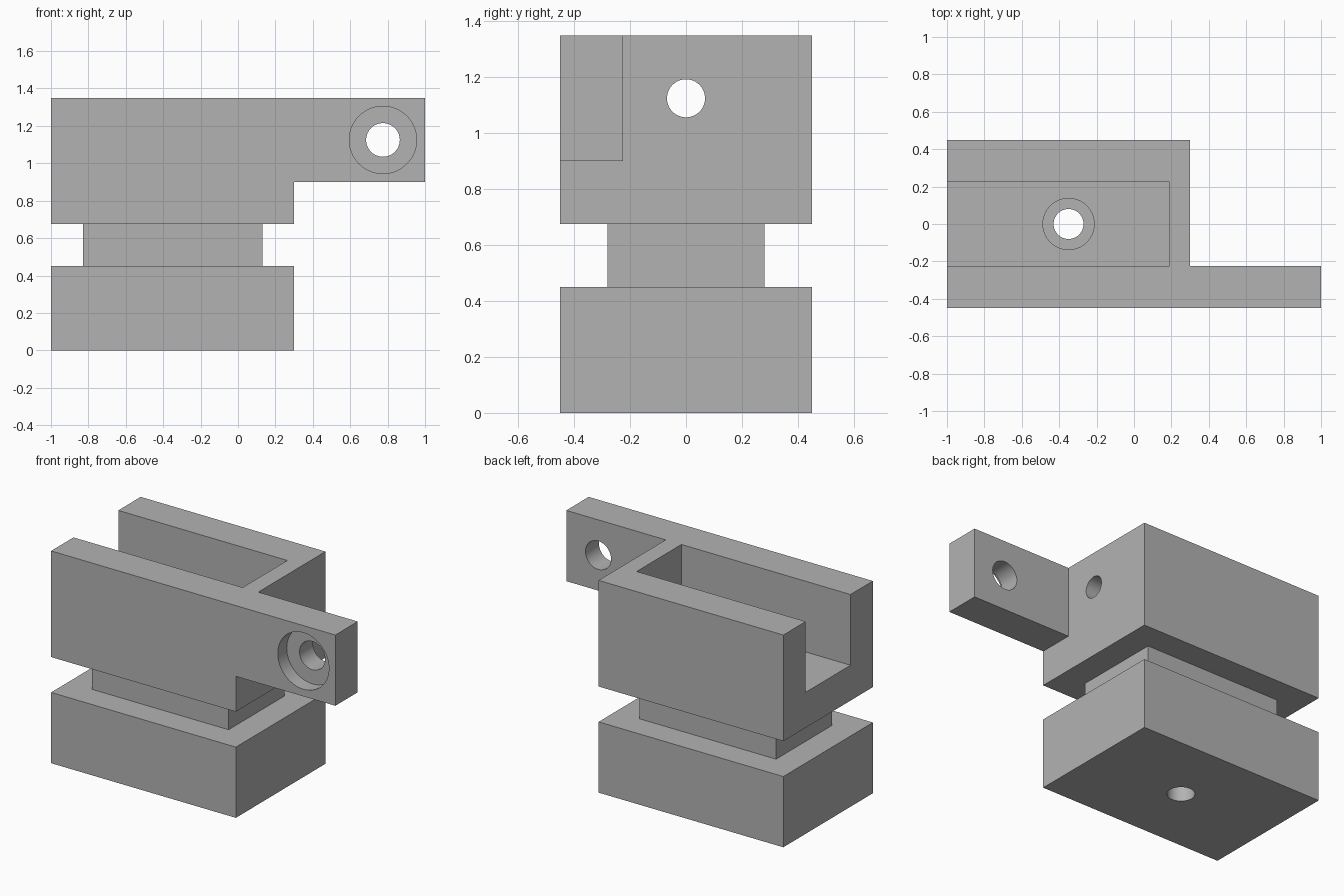
import bpy
import math

if "Cube" in bpy.data.objects:
    bpy.data.objects.remove(bpy.data.objects["Cube"], do_unlink=True)

grey = bpy.data.materials.new("plain grey")
grey.use_nodes = True
color = (0.45, 0.45, 0.45, 1)
grey.diffuse_color = color
grey.node_tree.nodes["Principled BSDF"].inputs["Base Color"].default_value = color


def box(name, low, high):
    """Box between two opposite corners."""
    centre = [(a + b) / 2 for a, b in zip(low, high)]
    bpy.ops.mesh.primitive_cube_add(size=1, location=centre)
    obj = bpy.context.object
    obj.name = name
    obj.scale = [b - a for a, b in zip(low, high)]
    bpy.ops.object.transform_apply(location=True, rotation=False, scale=True)
    obj.data.materials.append(grey)
    return obj


def rod(name, radius, start, length, axis):
    """Cylinder running from start along the positive x, y or z axis."""
    centre = list(start)
    centre["xyz".index(axis)] += length / 2
    turn = {"x": (0, math.pi / 2, 0), "y": (math.pi / 2, 0, 0), "z": (0, 0, 0)}[axis]
    bpy.ops.mesh.primitive_cylinder_add(vertices=64, radius=radius, depth=length,
                                        location=centre, rotation=turn)
    obj = bpy.context.object
    obj.name = name
    obj.data.materials.append(grey)
    return obj


def combine(target, tool, operation):
    """Apply a boolean and discard the tool."""
    tool.hide_render = True
    mod = target.modifiers.new(operation.lower(), "BOOLEAN")
    mod.operation = operation
    mod.solver = "EXACT"
    mod.object = tool
    bpy.context.view_layer.objects.active = target
    bpy.ops.object.modifier_apply(modifier=mod.name)
    bpy.data.objects.remove(tool, do_unlink=True)


MID = -0.35           # centre of the block in x
END = 0.30            # right end of the block
EAR_BACK = -0.225     # rear face of the side ear
FLOOR = 0.90          # slot floor and underside of the ear
BORE_Z = 1.125        # height of the horizontal holes

# Upper block with its slot and side ear
block = box("slotted_block", (-1, -0.45, 0.675), (1, 0.45, 1.35))
combine(block, box("cut_behind_ear", (END, EAR_BACK, 0.5), (1.2, 0.6, 1.5)), "DIFFERENCE")
combine(block, box("cut_under_ear", (END, -0.6, 0.5), (1.2, 0.6, FLOOR)), "DIFFERENCE")
combine(block, box("cut_slot", (-1.2, -0.225, FLOOR), (0.19, 0.225, 1.5)), "DIFFERENCE")

# Neck and base
combine(block, box("neck", (MID - 0.48, -0.28, 0.4), (MID + 0.48, 0.28, 0.75)), "UNION")
combine(block, box("base", (-1, -0.45, 0), (END, 0.45, 0.45)), "UNION")

# Vertical hole, ear hole and end wall hole, with two counterbores
for cutter in (
    rod("cut_vertical_hole", 0.08, (MID, 0, -0.1), 1.2, "z"),
    rod("cut_vertical_counterbore", 0.137, (MID, 0, FLOOR - 0.1), 0.2, "z"),
    rod("cut_ear_hole", 0.09, (0.775, -0.6, BORE_Z), 0.5, "y"),
    rod("cut_ear_counterbore", 0.18, (0.775, -0.56, BORE_Z), 0.2, "y"),
    rod("cut_wall_hole", 0.068, (0.1, 0, BORE_Z), 0.3, "x"),
):
    combine(block, cutter, "DIFFERENCE")

# Round the hole walls while keeping edges crisp
bpy.ops.object.select_all(action="DESELECT")
block.select_set(True)
bpy.context.view_layer.objects.active = block
bpy.ops.object.shade_smooth_by_angle(angle=math.radians(30))
